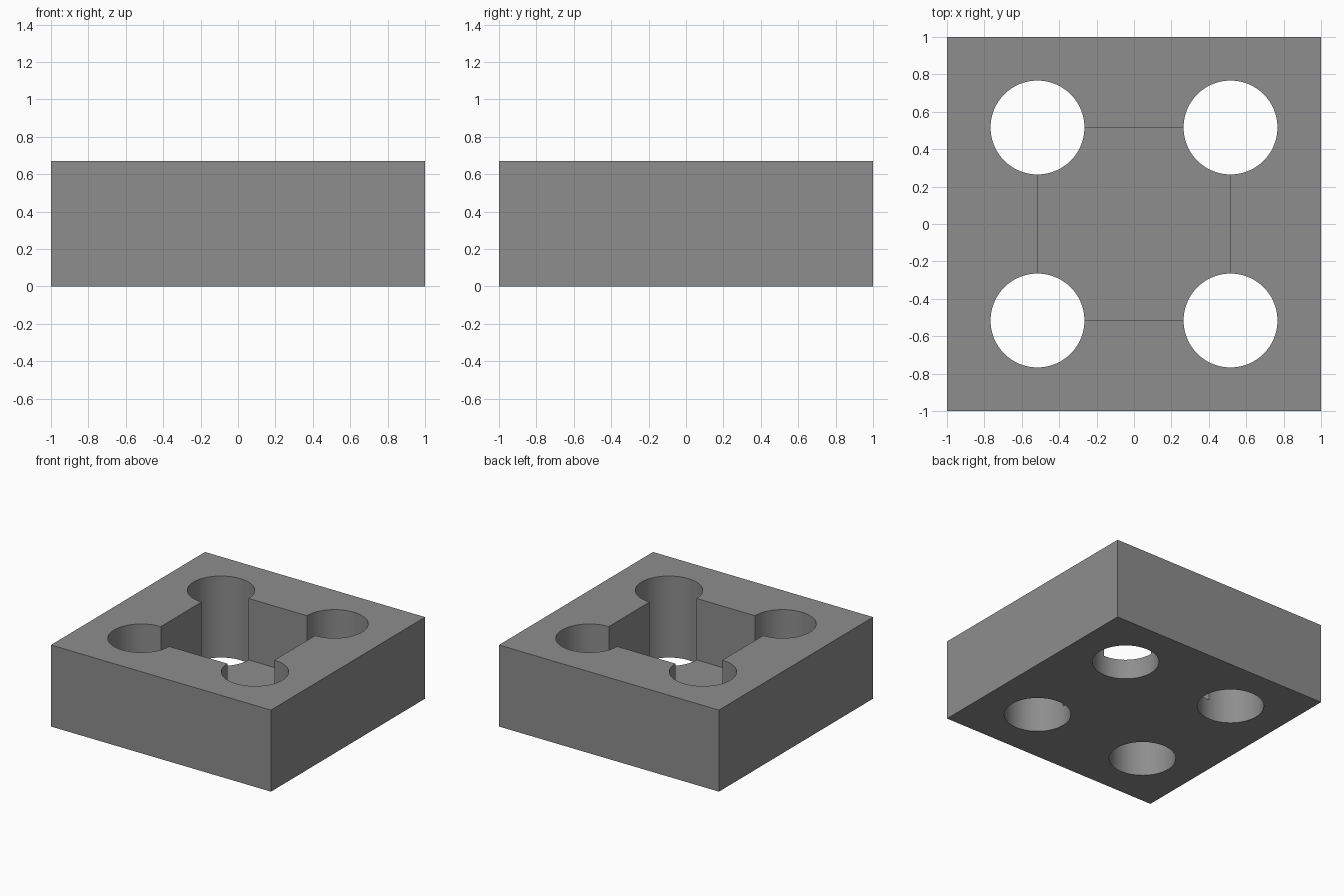
import bpy
import math

if "Cube" in bpy.data.objects:
    bpy.data.objects.remove(bpy.data.objects["Cube"])

HEIGHT = 0.67
FLOOR = 0.165     # thickness left under the pocket
CENTRE = 0.516    # hole centre offset, also the pocket half width
RADIUS = 0.251

grey = bpy.data.materials.new("mid grey")
grey.diffuse_color = (0.27, 0.27, 0.27, 1)
grey.use_nodes = True
grey.node_tree.nodes["Principled BSDF"].inputs["Base Color"].default_value = grey.diffuse_color


def box(name, half, z0, z1):
    bpy.ops.mesh.primitive_cube_add(size=1, location=(0, 0, (z0 + z1) / 2))
    ob = bpy.context.object
    ob.name = name
    ob.scale = (2 * half, 2 * half, z1 - z0)
    bpy.ops.object.transform_apply(location=True, rotation=False, scale=True)
    ob.data.materials.append(grey)
    return ob


# Square block
block = box("block", 1.0, 0, HEIGHT)

# Square pocket open at the top
cutters = [box("pocket_cutter", CENTRE, FLOOR, HEIGHT + 0.2)]

# Four round holes through the block at the pocket corners
for sx in (-1, 1):
    for sy in (-1, 1):
        bpy.ops.mesh.primitive_cylinder_add(
            vertices=96, radius=RADIUS, depth=HEIGHT + 0.4,
            location=(sx * CENTRE, sy * CENTRE, HEIGHT / 2))
        hole = bpy.context.object
        hole.name = "hole_cutter"
        hole.data.materials.append(grey)
        cutters.append(hole)

# Cut the block, then discard the cutters
bpy.context.view_layer.objects.active = block
for cutter in cutters:
    mod = block.modifiers.new("cut", 'BOOLEAN')
    mod.operation = 'DIFFERENCE'
    mod.solver = 'EXACT'
    mod.object = cutter
    bpy.ops.object.modifier_apply(modifier=mod.name)
    bpy.data.objects.remove(cutter, do_unlink=True)

# Smooth hole walls, crisp edges
bpy.ops.object.select_all(action='DESELECT')
block.select_set(True)
bpy.ops.object.shade_smooth_by_angle(angle=math.radians(30))
